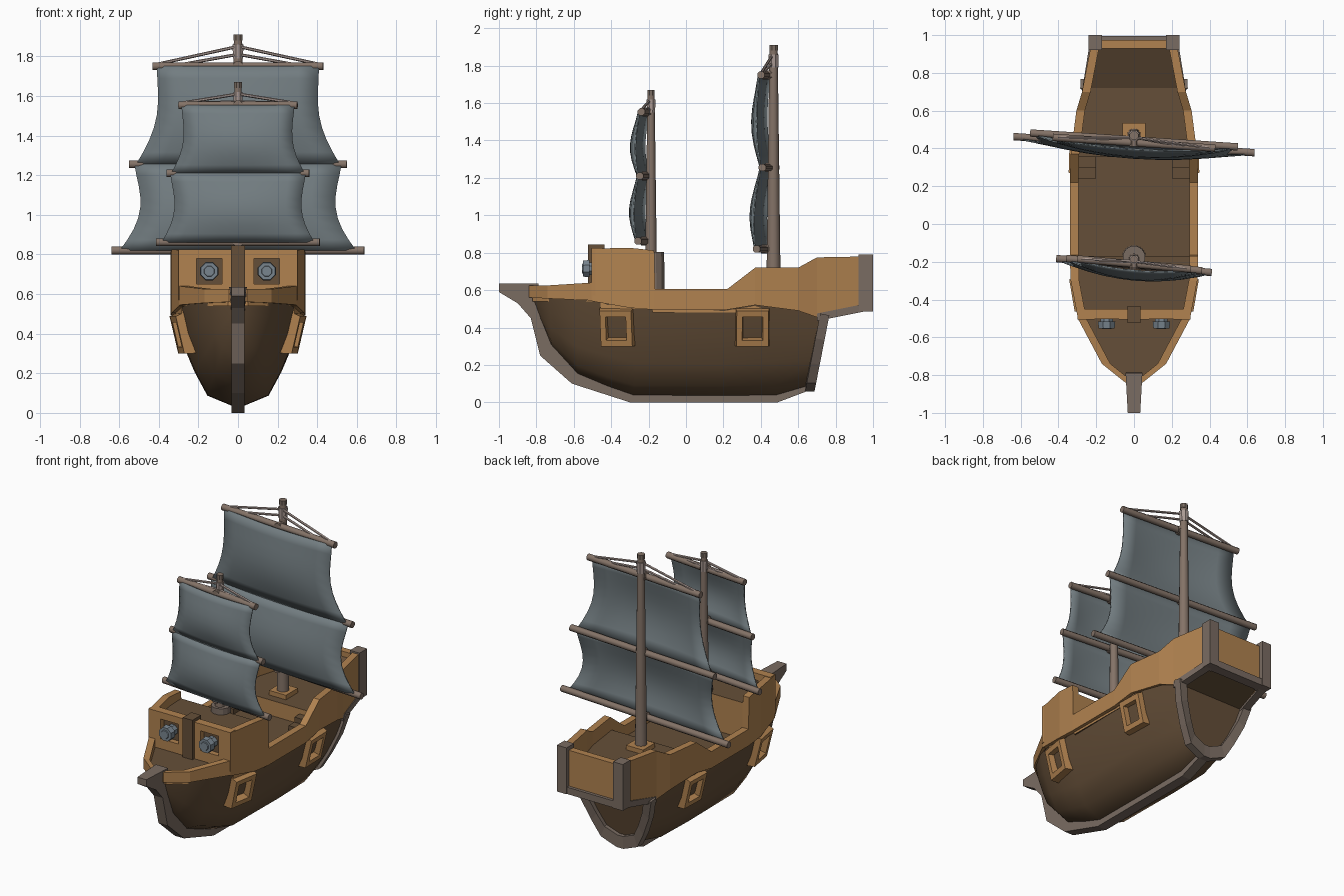
import bpy, bmesh, math
from mathutils import Vector, Matrix

if "Cube" in bpy.data.objects:
    bpy.data.objects.remove(bpy.data.objects["Cube"])


def material(name, r, g, b):
    m = bpy.data.materials.new(name)
    m.diffuse_color = (r, g, b, 1)
    m.use_nodes = True
    m.node_tree.nodes["Principled BSDF"].inputs["Base Color"].default_value = m.diffuse_color
    return m


TAN = material("light_wood", 0.44, 0.225, 0.08)
DARK = material("dark_wood", 0.13, 0.078, 0.04)
TRIM = material("grey_wood", 0.195, 0.15, 0.122)
SPAR = material("spar_wood", 0.23, 0.17, 0.135)
SAIL = material("sail_cloth", 0.17, 0.205, 0.22)
IRON = material("iron", 0.19, 0.235, 0.275)
ROPE = material("rope", 0.4, 0.32, 0.29)


def make(name, verts, faces, mat, smooth=False, solid=0):
    bm = bmesh.new()
    vs = [bm.verts.new(v) for v in verts]
    for f in faces:
        bm.faces.new([vs[i] for i in f])
    bmesh.ops.recalc_face_normals(bm, faces=bm.faces)
    for f in bm.faces:
        f.smooth = smooth
    me = bpy.data.meshes.new(name)
    bm.to_mesh(me)
    bm.free()
    me.materials.append(mat)
    if smooth:
        me.set_sharp_from_angle(angle=math.radians(50))
    ob = bpy.data.objects.new(name, me)
    bpy.context.collection.objects.link(ob)
    if solid:
        s = ob.modifiers.new("thickness", 'SOLIDIFY')
        s.thickness, s.offset = solid, 0
    return ob


def loft(name, rings, mat, loop=False, smooth=False):
    n, m = len(rings[0]), len(rings)
    faces = []
    for i in range(m if loop else m - 1):
        a, b = i * n, (i + 1) % m * n
        faces += [(a + j, a + (j + 1) % n, b + (j + 1) % n, b + j) for j in range(n)]
    if not loop:
        faces += [list(range(n)), list(range((m - 1) * n, m * n))]
    return make(name, [v for r in rings for v in r], faces, mat, smooth)


def box(name, x0, x1, y0, y1, z0, z1, mat):
    rings = [[(x0, y, z0), (x1, y, z0), (x1, y, z1), (x0, y, z1)] for y in (y0, y1)]
    return loft(name, rings, mat)


def tube(name, p, q, r1, r2, mat, n=8, smooth=False):
    p, q = Vector(p), Vector(q)
    rot = (q - p).to_track_quat('Z', 'Y')
    rings = [[c + rot @ Vector((r * math.cos((k + .5) * math.tau / n),
                                r * math.sin((k + .5) * math.tau / n), 0)) for k in range(n)]
             for c, r in ((p, r1), (q, r2))]
    return loft(name, rings, mat, smooth=smooth)


# Hull: cross-sections (top y, bottom y, half width, keel z, top z)
SECTION = [(.09, 0), (.48, .11), (.68, .36), (.88, .68), (1, 1)]


def section(yt, yb, w, zk, zs):
    half = [(w * a, yb + (yt - yb) * t, zk + (zs - zk) * t) for a, t in SECTION]
    return half + [(-x, y, z) for x, y, z in reversed(half)]


STERN = (.73, .65, .265, .085, .47)
loft("hull", [section(*s) for s in (
    (-.82, -.79, .04, .47, .57), (-.73, -.72, .165, .3, .57), (-.59, -.58, .245, .15, .56),
    (-.42, -.42, .297, .085, .54), (-.25, -.28, .318, .037, .52), (.2, .2, .322, .035, .51),
    (.45, .48, .315, .037, .53), STERN)], DARK, smooth=True)

# Keel and beak, one side profile (y, z) with thickness
keel = [(-1, .635), (-1, .59), (-.9, .53), (-.83, .45), (-.78, .25), (-.61, .1), (-.3, 0),
        (.49, 0), (.675, .07), (.66, .12), (.47, .05), (-.28, .05), (-.57, .165), (-.71, .31),
        (-.78, .5), (-.79, .635)]
loft("keel", [[(x * (1.35 if y == -.79 else 1), y, z) for y, z in keel] for x in (-.033, .033)], TRIM)

# Transom frame
stern = section(*STERN)
outline = stern[5:] + stern[:5]
frame = []
for k in (1.07, .86):
    frame += [(x * k, y + .012, .47 + (z - .47) * k) for x, y, z in outline]
n = len(outline)
make("transom_frame", frame, [(i, i + 1, n + i + 1, n + i) for i in range(n - 1)], TRIM, solid=.05)

# Bulwarks: stations (y, half width, bottom z, top z)
RAIL = [(-.84, .045, .56, .625), (-.74, .17, .555, .625), (-.505, .295, .545, .64),
        (-.5, .297, .54, .822), (-.3, .335, .505, .826), (-.17, .34, .495, .812),
        (-.165, .34, .495, .605), (.22, .34, .495, .605), (.37, .335, .52, .72),
        (.6, .305, .49, .72), (.7, .275, .455, .775), (.96, .225, .5, .78)]
for s, side in ((1, "right"), (-1, "left")):
    loft("bulwark_" + side, [[(s * w, y, a), (s * w, y, b), (s * max(w - .045, 0), y, b),
                              (s * max(w - .045, 0), y, a)] for y, w, a, b in RAIL], TAN)


def width(y):
    for (y0, w0, *_), (y1, w1, *_) in zip(RAIL, RAIL[1:]):
        if y0 <= y <= y1:
            return w0 + (w1 - w0) * (y - y0) / (y1 - y0) - .02


# Decks: dark top, light wood sides
def deck(name, stations, bottom):
    rings = [[(-width(y), y, bottom), (width(y), y, bottom), (width(y), y, z), (-width(y), y, z)]
             for y, z in stations]
    ob = loft(name, rings, TAN)
    ob.data.materials.append(DARK)
    for f in ob.data.polygons:
        f.material_index = int(abs(f.normal.z) > .5)


deck("bow_deck", [(-.82, .585), (-.74, .585), (-.5, .585)], .54)
deck("fore_deck", [(-.456, .765), (-.3, .765), (-.17, .765)], .5)
deck("main_deck", [(-.18, .53), (.37, .53)], .48)
deck("aft_deck", [(.355, .63), (.37, .63), (.6, .63), (.72, .63), (.95, .74)], .5)
for s in (1, -1):
    for i in range(2):
        box("step", *sorted((s * .2, s * .3)), .24 + i * .06, .36, .52, .563 + i * .033, DARK)

# Fore wall with two cannon ports
for a, b in ((-.3, -.21), (-.08, .08), (.21, .3)):
    box("fore_wall_column", a, b, -.505, -.45, .57, .825, TAN)
box("fore_wall_sill", -.29, .29, -.504, -.45, .57, .65, TAN)
box("fore_wall_lintel", -.298, .298, -.504, -.45, .78, .826, TAN)
box("port_backing", -.28, .28, -.468, -.458, .6, .8, DARK)
box("fore_post", -.035, .035, -.525, -.435, .58, .845, DARK)
for x in (-.145, .145):
    tube("cannon", (x, -.46, .715), (x, -.525, .715), .036, .036, IRON)
    tube("cannon_muzzle", (x, -.515, .715), (x, -.552, .715), .05, .046, IRON)
    tube("cannon_lip", (x, -.55, .715), (x, -.557, .715), .03, .026, IRON)

# Side gun ports: square tapered frames
for s in (1, -1):
    for y, x, yaw in ((-.37, .28, -.17), (.355, .294, .03)):
        m = Matrix.Translation((x, y, .4)) @ Matrix.Rotation(yaw, 4, 'Z') @ Matrix.Rotation(.23, 4, 'Y')
        rings = []
        for cy, cz in ((-1, -1), (1, -1), (1, 1), (-1, 1)):
            prof = [(-.04, .095, .11), (.028, .085, .097), (.028, .055, .064), (-.04, .046, .054)]
            ring = [m @ Vector((d, cy * a, cz * b)) for d, a, b in prof]
            rings.append([(s * v.x, v.y, v.z) for v in ring])
        loft("gun_port_frame", rings, TAN, loop=True)

# Stern gallery
box("stern_panel", -.19, .19, .93, .975, .51, .765, TAN)
box("stern_sill", -.2, .2, .93, .995, .485, .53, TRIM)
loft("stern_underside", [[(-w, y, z), (w, y, z), (w, y, z + .03), (-w, y, z + .03)]
                         for y, w, z in ((.7, .25, .45), (.95, .21, .505))], DARK)
for s in (1, -1):
    box("stern_post", *sorted((s * .17, s * .24)), .922, 1, .485, .79, TRIM)
    loft("stern_runner", [[(s * (w - .05), y, z), (s * w, y, z), (s * w, y, z + .04), (s * (w - .05), y, z + .04)]
                          for y, w, z in ((.7, .276, .435), (.95, .236, .485))], TRIM)


# Masts with yards, sails and ropes
def sail(name, top, bottom, slope, billow):
    (zt, wt, yt), (zb, wb, yb) = top, bottom
    N = 8
    verts = []
    for j in range(N + 1):
        v = j / N
        bulge = math.sin(math.pi * v ** 1.15)
        w = wt + (wb - wt) * v - .13 * wt * bulge
        for i in range(N + 1):
            u = 2 * i / N - 1
            y = yt + (yb - yt) * v - .012 - billow * bulge * (.45 + .55 * (1 - u * u))
            y -= .022 * (1 - u * u)
            verts.append((u * w, y + slope * u * w, zt + (zb - zt) * v))
    k = N + 1
    make(name, verts, [(j * k + i, j * k + i + 1, j * k + k + i + 1, j * k + k + i)
                       for j in range(N) for i in range(N)], SAIL, smooth=True, solid=.008)


def rig(name, y, z0, z1, r0, r1, yards, slope, billow):
    tube(name + "_mast", (0, y, z0), (0, y, z1), r0, r1, SPAR, 10, True)
    tube(name + "_mast_cap", (0, y, z1 - .03), (0, y, z1), r1 * 1.12, r1 * 1.12, TRIM, 8)
    tube(name + "_mast_binding", (0, y, z1 - .12), (0, y, z1 - .05), r1 * 1.25, r1 * 1.35, ROPE, 8)
    for z, w, yy in yards:
        tube(name + "_yard", (-w, yy - slope * w, z), (w, yy + slope * w, z), .021, .021, SPAR, 8, True)
        tube(name + "_yard_binding", (0, yy - .02, z), (0, y, z), .026, .026, SPAR, 8)
    for a, b in zip(yards, yards[1:]):
        sail(name + "_sail", (a[0], a[1] * .95, a[2]), (b[0], b[1] * .935, b[2]), slope, billow)
    z, w, yy = yards[0]
    for s in (1, -1):
        for k, h in ((.93, z1 - .06), (.62, z1 - .1)):
            tube(name + "_rope", (0, y - .01, h), (s * w * k, yy + s * slope * w * k, z + .012),
                 .008, .008, ROPE, 6, True)


box("main_mast_step", -.062, .062, .41, .535, .62, .66, TAN)
rig("main", .468, .62, 1.91, .038, .022,
    [(1.75, .43, .43), (1.255, .55, .445), (.82, .638, .42)], -.067, .048)
tube("fore_mast_base", (0, -.175, .52), (0, -.175, .805), .064, .06, TRIM, 12)
rig("fore", -.187, .75, 1.67, .031, .019,
    [(1.553, .3, -.212), (1.21, .36, -.215), (.862, .412, -.22)], -.09, .045)
